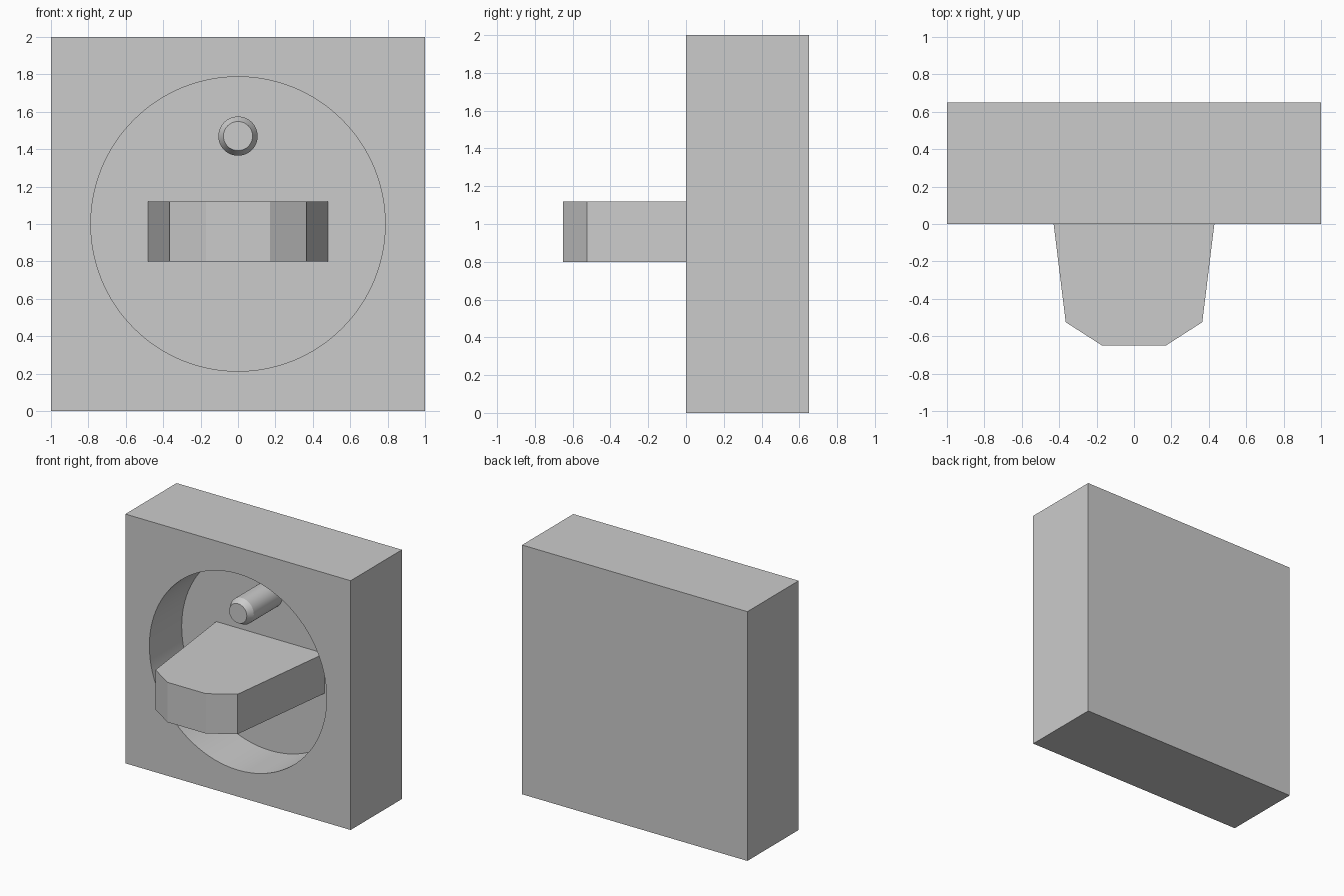
import bpy, bmesh, math

if "Cube" in bpy.data.objects:
    bpy.data.objects.remove(bpy.data.objects["Cube"])

FLOOR = 0.41  # depth of the round recess


def make(name, profile, to_3d, offset, smooth=False):
    """Extrude a closed 2D profile along an offset vector."""
    bm = bmesh.new()
    face = bm.faces.new([bm.verts.new(to_3d(a, b)) for a, b in profile])
    ext = bmesh.ops.extrude_face_region(bm, geom=[face])
    bmesh.ops.translate(bm, vec=offset, verts=[v for v in ext["geom"] if isinstance(v, bmesh.types.BMVert)])
    return finish(name, bm, smooth)


def finish(name, bm, smooth=False):
    bmesh.ops.recalc_face_normals(bm, faces=bm.faces)
    mesh = bpy.data.meshes.new(name)
    bm.to_mesh(mesh)
    bm.free()
    obj = bpy.data.objects.new(name, mesh)
    bpy.context.collection.objects.link(obj)
    if smooth:
        smooth_sharp(obj)
    return obj


def smooth_sharp(obj):
    bpy.ops.object.select_all(action="DESELECT")
    obj.select_set(True)
    bpy.context.view_layer.objects.active = obj
    bpy.ops.object.shade_smooth_by_angle(angle=math.radians(25))


def circle(radius, n, cz):
    return [(radius * math.cos(2 * math.pi * i / n), cz + radius * math.sin(2 * math.pi * i / n)) for i in range(n)]


# Square block with a round blind recess in the front
block = make("housing_block", [(-1, 0), (1, 0), (1, 2), (-1, 2)],
             lambda x, z: (x, 0, z), (0, 0.65, 0))
cutter = make("recess_cutter", circle(0.787, 96, 1.0),
              lambda x, z: (x, -0.2, z), (0, FLOOR + 0.2, 0))
cutter.hide_render = True
cut = block.modifiers.new("recess", "BOOLEAN")
cut.operation = "DIFFERENCE"
cut.solver = "EXACT"
cut.object = cutter
bpy.context.view_layer.objects.active = block
bpy.ops.object.modifier_apply(modifier=cut.name)
bpy.data.objects.remove(cutter)
smooth_sharp(block)

# Tapered tongue standing on the recess floor, with a chamfered nose
half = [(0.48, FLOOR), (0.365, -0.525), (0.17, -0.65)]
outline = half + [(-x, y) for x, y in reversed(half)]
make("tongue", outline, lambda x, y: (x, y, 0.80), (0, 0, 0.32))

# Round pin with a chamfered tip, level with the front face
bm = bmesh.new()
rings = [[bm.verts.new((x, y, z)) for x, z in circle(r, 48, 1.47)]
         for y, r in ((FLOOR, 0.105), (0.05, 0.105), (0.0, 0.078))]
for a, b in zip(rings, rings[1:]):
    for i in range(48):
        j = (i + 1) % 48
        bm.faces.new((a[i], a[j], b[j], b[i]))
bm.faces.new(rings[0])
bm.faces.new(rings[-1])
finish("pin", bm, smooth=True)
